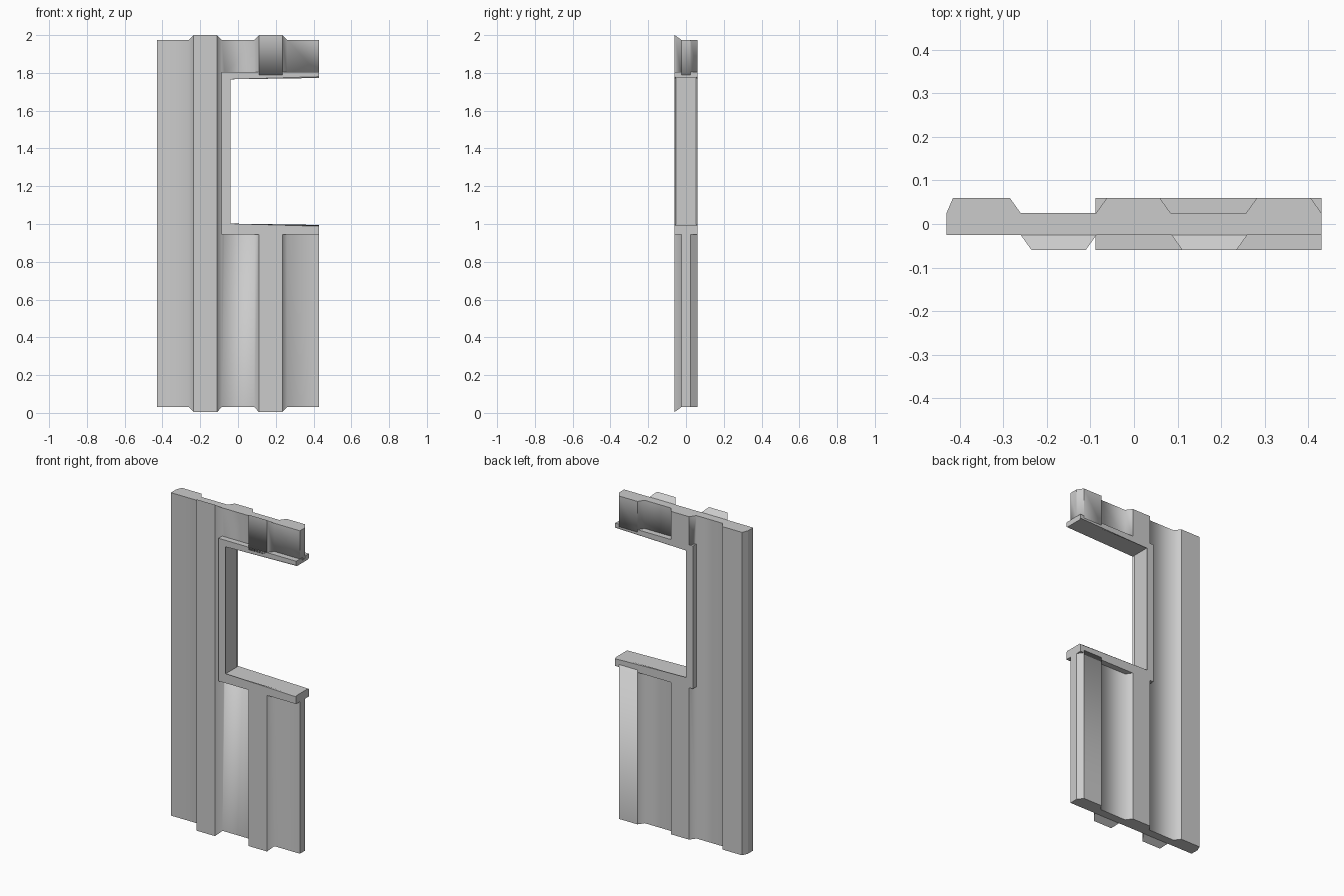
import bpy, bmesh
from mathutils import Vector

cube = bpy.data.objects.get("Cube")
if cube:
    bpy.data.objects.remove(cube, do_unlink=True)

grey = bpy.data.materials.new("plain grey")
grey.use_nodes = True
grey.diffuse_color = (0.6, 0.6, 0.6, 1)
grey.node_tree.nodes["Principled BSDF"].inputs["Base Color"].default_value = (0.6, 0.6, 0.6, 1)

FACE, RIB, BACK, GROOVE = -0.025, -0.06, 0.06, 0.025   # depth levels along y
LOW, HIGH = 0.03, 1.975                                # ends of the flat sheet
SLANT = 0.72                                           # rib ends lean outward


def finish(bm, name):
    """Turn a bmesh into an object; ridges stay sharp, shallow creases are smooth."""
    bmesh.ops.recalc_face_normals(bm, faces=bm.faces)
    for f in bm.faces:
        f.smooth = True
    for e in bm.edges:
        level = all(abs(f.normal.z) < 0.2 for f in e.link_faces)
        e.smooth = level and e.calc_face_angle_signed(0) < 0.3
    mesh = bpy.data.meshes.new(name)
    bm.to_mesh(mesh)
    bm.free()
    mesh.materials.append(grey)
    obj = bpy.data.objects.new(name, mesh)
    bpy.context.collection.objects.link(obj)
    return obj


# Corrugated sheet: ribs on the front, grooves on the back
front = [(-0.43, FACE)]
for c in (-0.173, 0.173):
    front += [(c - 0.087, FACE), (c - 0.062, RIB), (c + 0.062, RIB), (c + 0.087, FACE)]
front.append((0.43, FACE))
back = [(-0.43, GROOVE), (-0.415, BACK)]
for c in (-0.173, 0.171):
    back += [(c - 0.112, BACK), (c - 0.087, GROOVE), (c + 0.086, GROOVE), (c + 0.111, BACK)]
back += [(0.405, BACK), (0.43, GROOVE)]
profile = front + back[::-1]

bm = bmesh.new()
rings = []
for end, sign in ((LOW, -1), (HIGH, 1)):
    ring = [bm.verts.new((x, y, end + sign * SLANT * max(0, FACE - y))) for x, y in profile]
    cap = bm.faces.new(ring)
    for i in (1, 5):                     # separate each slanted rib end from the flat end
        owner = next(f for f in bm.faces if ring[i] in f.verts and ring[i + 3] in f.verts)
        bmesh.utils.face_split(owner, ring[i], ring[i + 3])
    rings.append(ring)
n = len(profile)
for i in range(n):
    j = (i + 1) % n
    bm.faces.new((rings[0][i], rings[0][j], rings[1][j], rings[1][i]))
sheet = finish(bm, "corrugated_sheet")

# Opening cut through the sheet to the right edge
bm = bmesh.new()
bmesh.ops.create_cube(bm, size=1)
for v in bm.verts:
    v.co = Vector((0.265, 0, 1.375)) + v.co * Vector((0.67, 0.4, 0.83))
cutter = finish(bm, "opening_cutter")
cutter.hide_render = True
cutter.hide_viewport = True
cut = sheet.modifiers.new("opening", 'BOOLEAN')
cut.operation = 'DIFFERENCE'
cut.solver = 'EXACT'
cut.object = cutter

# Three-sided frame around the opening, with small inner chamfers
outline = [(-0.088, 0.945), (0.43, 0.945), (0.43, 0.995), (-0.048, 0.995),
           (-0.048, 1.773), (0.43, 1.773), (0.43, 1.805), (-0.088, 1.805)]
bm = bmesh.new()
a = [bm.verts.new((x, RIB, z)) for x, z in outline]
b = [bm.verts.new((x, BACK, z)) for x, z in outline]
bm.faces.new(a)
bm.faces.new(b[::-1])
for i in range(len(a)):
    j = (i + 1) % len(a)
    bm.faces.new((a[j], a[i], b[i], b[j]))
inner = [bm.edges.get((r[i], r[i + 1])) for r in (a, b) for i in (2, 3, 4)]
bmesh.ops.bevel(bm, geom=inner, offset=0.007, segments=1, affect='EDGES')
frame = finish(bm, "opening_frame")
for e in frame.data.edges:
    e.use_edge_sharp = True
